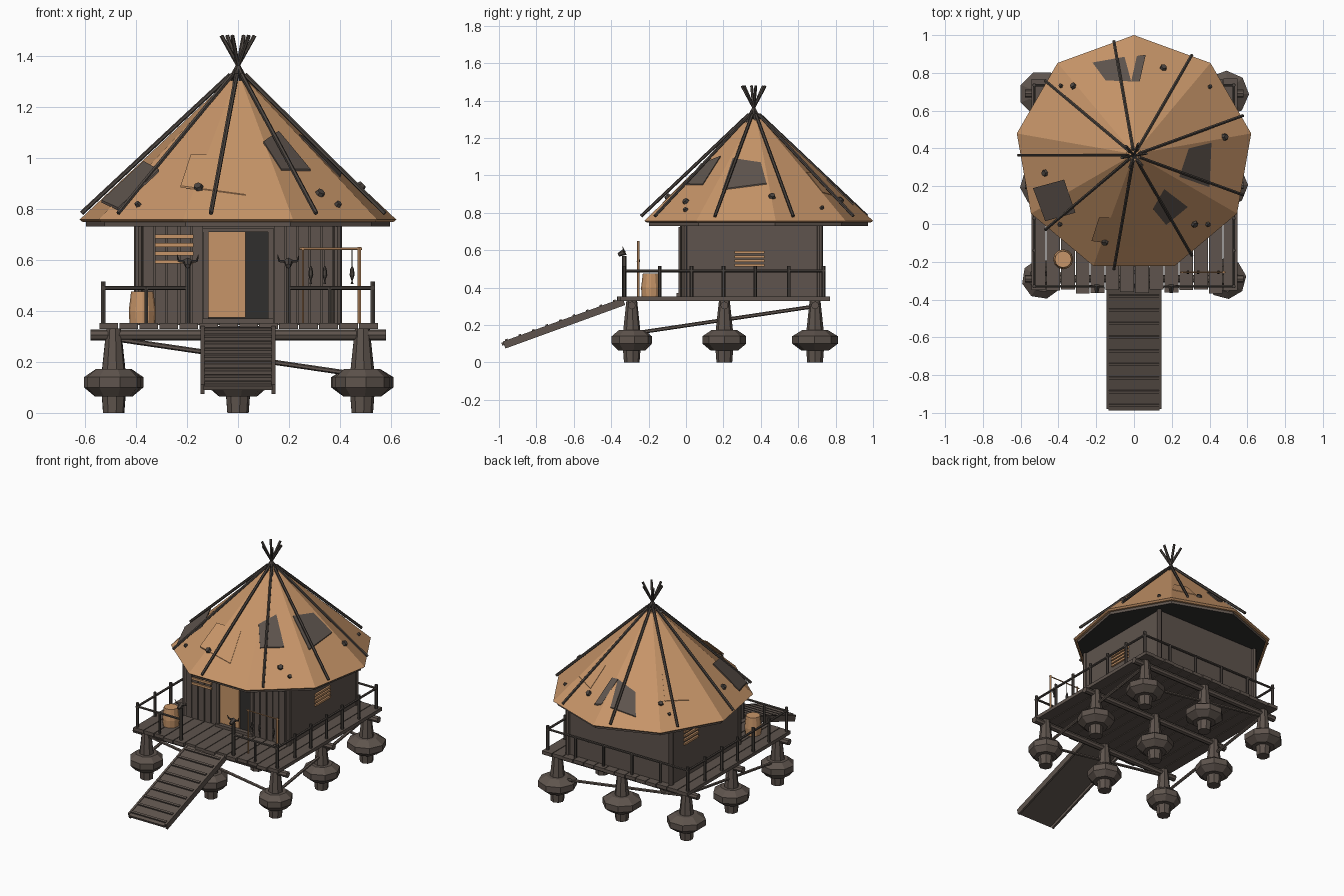
import bpy, bmesh, math, random
from mathutils import Vector, Matrix

if "Cube" in bpy.data.objects:
    bpy.data.objects.remove(bpy.data.objects["Cube"])

random.seed(4)
CY = 0.37                                   # roof axis y


def material(name, rgb):
    m = bpy.data.materials.new(name)
    m.diffuse_color = (*rgb, 1)
    m.use_nodes = True
    m.node_tree.nodes["Principled BSDF"].inputs["Base Color"].default_value = m.diffuse_color
    return m


TAN = material("tan hide", (0.57, 0.30, 0.14))
WOOD = material("weathered wood", (0.112, 0.088, 0.074))
POLE = material("dark wood", (0.07, 0.058, 0.05))
DARK = material("shadow black", (0.03, 0.028, 0.027))


def box(bm, c, s, rot=None):
    m = Matrix.Translation(c) @ (rot or Matrix()) @ Matrix.Diagonal((*s, 1))
    bmesh.ops.create_cube(bm, size=1, matrix=m)


def rod(bm, p, q, r, r2=None, n=6):
    p, q = Vector(p), Vector(q)
    m = Matrix.Translation((p + q) / 2) @ (q - p).to_track_quat('Z', 'Y').to_matrix().to_4x4()
    bmesh.ops.create_cone(bm, cap_ends=True, segments=n, radius1=r,
                          radius2=r if r2 is None else r2, depth=(q - p).length, matrix=m)


def lathe(bm, center, profile, n=8, turn=0.0):
    """Stack of n-sided rings (radius, z), capped at both ends."""
    rings = [[bm.verts.new((center[0] + r * math.cos(turn + math.tau * i / n),
                            center[1] + r * math.sin(turn + math.tau * i / n), z))
              for i in range(n)] for r, z in profile]
    for a, b in zip(rings, rings[1:]):
        for i in range(n):
            bm.faces.new((a[i], a[(i + 1) % n], b[(i + 1) % n], b[i]))
    bm.faces.new(rings[0][::-1])
    bm.faces.new(rings[-1])


def done(bm, name, mat):
    bmesh.ops.recalc_face_normals(bm, faces=bm.faces)
    me = bpy.data.meshes.new(name)
    bm.to_mesh(me)
    bm.free()
    me.materials.append(mat)
    ob = bpy.data.objects.new(name, me)
    bpy.context.collection.objects.link(ob)
    return ob


# Stilts with bulging floats
bm = bmesh.new()
YS = (-0.29, 0.205, 0.69)
for x in (-0.487, 0, 0.487):
    for y, w in zip(YS, (0.108, 0.117, 0.122)):
        lathe(bm, (x, y), [(0.042, 0), (0.047, 0.065), (0.075, 0.065), (w, 0.10), (w, 0.14),
                           (0.07, 0.172), (0.046, 0.172), (0.029, 0.33)], 8, random.random())
done(bm, "stilts", WOOD)

# Cross beams and diagonal braces
bm = bmesh.new()
for y in YS:
    rod(bm, (-0.577, y, 0.305), (0.58, y, 0.305), 0.021, n=8)
for y in (YS[0], YS[2]):
    rod(bm, (-0.47, y, 0.288), (0.47, y, 0.15), 0.01)
for x in (-0.487, 0.487):
    rod(bm, (x, -0.25, 0.16), (x, 0.69, 0.3), 0.01)
done(bm, "beams_and_braces", WOOD)

# Deck planks
bm = bmesh.new()
N = 14
for i in range(N):
    w = 1.095 / N
    a, b = -0.345 - 0.025 * random.random(), 0.76 + 0.012 * random.random()
    box(bm, (-0.545 + w * (i + 0.5), (a + b) / 2, 0.34), (w - 0.005, b - a, 0.023))
done(bm, "deck_planks", WOOD)

# Ramp with side rails and cleats
bm = bmesh.new()
top, low = Vector((0, -0.335, 0.333)), Vector((0, -0.985, 0.097))
d = low - top
rot = Matrix.Rotation(math.atan2(-d.z, -d.y), 4, 'X')
up = rot @ Vector((0, 0, 1))
box(bm, (top + low) / 2, (0.27, d.length, 0.016), rot)
for x in (-0.139, 0.139):
    box(bm, (top + low) / 2 + Vector((x, 0.006, 0)) - up * 0.006, (0.014, d.length - 0.01, 0.04), rot)
for i in range(9):
    box(bm, top + d * (i + 0.6) / 9 + up * 0.012, (0.264, 0.014, 0.012), rot)
done(bm, "ramp", WOOD)

# Hut walls, corner posts and front boards
bm = bmesh.new()
box(bm, (0, 0.35, 0.54), (0.79, 0.73, 0.39))
for x in (-0.39, 0.39):
    for y in (-0.01, 0.715):
        rod(bm, (x, y, 0.35), (x, y, 0.74), 0.017, n=8)
for x0, x1 in ((-0.375, -0.135), (0.14, 0.375)):
    for i in range(5):
        w = (x1 - x0) / 5
        box(bm, (x0 + w * (i + 0.5), -0.02, 0.54), (w - 0.007, 0.012 + 0.012 * random.random(), 0.39))
done(bm, "walls", WOOD)

# Door frame, opening and hide door
bm = bmesh.new()
for x in (-0.126, 0.129):
    box(bm, (x, -0.025, 0.535), (0.022, 0.03, 0.37))
box(bm, (0, -0.025, 0.717), (0.28, 0.03, 0.016))
box(bm, (0, -0.03, 0.36), (0.28, 0.04, 0.02))
done(bm, "door_frame", WOOD)
bm = bmesh.new()
box(bm, (0.002, -0.018, 0.54), (0.235, 0.008, 0.34))
done(bm, "door_opening", DARK)
bm = bmesh.new()
box(bm, (-0.043, -0.026, 0.542), (0.146, 0.009, 0.335))
done(bm, "door_hide", TAN)

# Window slats: front, right and left walls
bm = bmesh.new()
for i in range(4):
    box(bm, (-0.25, -0.033, 0.592 + 0.033 * i), (0.15, 0.012, 0.015))
    box(bm, (0.4, 0.34, 0.52 + 0.023 * i), (0.014, 0.16, 0.013))
    box(bm, (-0.4, 0.515, 0.58 + 0.028 * i), (0.014, 0.15, 0.014))
done(bm, "window_slats", TAN)

# Railings around the deck
bm = bmesh.new()
XR, YF, YB = 0.528, -0.33, 0.735
for s in (-1, 1):
    rod(bm, (s * XR, YF - 0.01, 0.49), (s * XR, YB + 0.01, 0.49), 0.008)
    rod(bm, (s * XR, YF, 0.49), (s * 0.19, YF, 0.49), 0.008)
    for y in (YF, -0.14, 0.03, 0.2, 0.37, 0.55, YB):
        rod(bm, (s * XR, y, 0.345), (s * XR, y, 0.515), 0.01)
    rod(bm, (s * 0.36, YF, 0.345), (s * 0.36, YF, 0.495), 0.008)
    rod(bm, (s * 0.197, YF, 0.345), (s * 0.197, YF, 0.57), 0.011)
rod(bm, (-XR, YB, 0.49), (XR, YB, 0.49), 0.008)
for x in (-0.32, -0.107, 0.107, 0.32):
    rod(bm, (x, YB, 0.345), (x, YB, 0.495), 0.009)
done(bm, "railings", POLE)

# Horned skulls on the gate posts
bm = bmesh.new()
for s in (-0.197, 0.197):
    rod(bm, (s, -0.325, 0.592), (s, -0.362, 0.575), 0.018, 0.01)
    for t in (-1, 1):
        rod(bm, (s + t * 0.01, -0.33, 0.592), (s + t * 0.036, -0.33, 0.595), 0.007, 0.005, 5)
        rod(bm, (s + t * 0.036, -0.33, 0.595), (s + t * 0.042, -0.34, 0.62), 0.005, 0.001, 5)
done(bm, "gate_skulls", POLE)

# Barrel
bm = bmesh.new()
lathe(bm, (-0.375, -0.187), [(0.05, 0.35), (0.053, 0.40), (0.044, 0.475)], 12)
done(bm, "barrel", TAN)

# Drying rack with hanging fish
bm = bmesh.new()
for x in (0.255, 0.475):
    rod(bm, (x, -0.255, 0.35), (x, -0.255, 0.65), 0.007 if x > 0.4 else 0.004)
rod(bm, (0.24, -0.255, 0.643), (0.485, -0.255, 0.643), 0.004)
done(bm, "drying_rack", TAN)
bm = bmesh.new()
for x in (0.285, 0.34, 0.447):
    rod(bm, (x, -0.255, 0.57), (x, -0.255, 0.643), 0.0015, n=4)
    lathe(bm, (x, -0.255), [(0.006, 0.505), (0.002, 0.517), (0.01, 0.54), (0.007, 0.565), (0.002, 0.575)], 6)
done(bm, "hanging_fish", POLE)

# Nine-sided hide roof with timber rim under it
TURN = math.radians(10)
bm = bmesh.new()
lathe(bm, (0, CY), [(0.618, 0.748), (0.63, 0.757), (0.04, 1.302)], 9, TURN)
done(bm, "roof", TAN)
bm = bmesh.new()
lathe(bm, (0, CY), [(0.604, 0.73), (0.604, 0.75)], 9, TURN)
rim = done(bm, "roof_rim", WOOD)
rim.data.materials.append(DARK)
for p in rim.data.polygons:
    if p.normal.z < -0.5:
        p.material_index = 1

SLOPE = 0.985
ZTOP = 0.757 + SLOPE * 0.592


def roof_plane(x, y, lift=0.0):
    """Function giving roof height near (x, y): face plane, or plane resting on a ridge."""
    a = math.atan2(y - CY, x)
    off = (a - math.radians(30) + math.radians(20)) % math.radians(40) - math.radians(20)
    if abs(off) < math.radians(14):
        a, k = a - off, 1
    else:
        k = math.cos(off)
    n = (math.cos(a), math.sin(a))
    return lambda px, py: ZTOP - SLOPE * k * (px * n[0] + (py - CY) * n[1]) + lift


def patch(name, corners, mat, t):
    cx, cy = (sum(c[i] for c in corners) / 4 for i in (0, 1))
    h = roof_plane(cx, cy)
    bm = bmesh.new()
    lo, hi = ([bm.verts.new((x, y, h(x, y) + l)) for x, y in corners] for l in (-0.004, t))
    bm.faces.new(lo)
    bm.faces.new(hi)
    for i in range(4):
        j = (i + 1) % 4
        bm.faces.new((lo[i], lo[j], hi[j], hi[i]))
    done(bm, name, mat)


# Roof patches
patch("patch_right", [(0.29, 0.40), (0.41, 0.43), (0.40, 0.195), (0.24, 0.25)], WOOD, 0.006)
patch("patch_front_right", [(0.16, 0.185), (0.285, 0.09), (0.17, -0.005), (0.10, 0.08)], WOOD, 0.006)
patch("patch_left", [(-0.535, 0.19), (-0.37, 0.235), (-0.31, 0.06), (-0.47, 0.015)], WOOD, 0.006)
patch("patch_back", [(-0.22, 0.855), (-0.05, 0.885), (-0.015, 0.755), (-0.15, 0.76)], WOOD, 0.006)
patch("patch_back_strip", [(-0.015, 0.755), (0.015, 0.89), (0.062, 0.895), (0.03, 0.755)], WOOD, 0.006)
patch("hide_patch_front", [(-0.225, -0.09), (-0.185, 0.035), (0.0, 0.035), (0.03, -0.125)], TAN, 0.003)
patch("hide_patch_left", [(-0.425, 0.57), (-0.33, 0.70), (-0.24, 0.60), (-0.32, 0.51)], TAN, 0.003)
patch("hide_patch_back", [(0.13, 0.68), (0.16, 0.80), (0.295, 0.73), (0.21, 0.645)], TAN, 0.003)

# Pegs on the roof
bm = bmesh.new()
for x, y, r in [(-0.32, 0.73, .02), (-0.385, 0.73, .013), (0.155, 0.825, .022), (0.40, 0.725, .013),
                (0.48, 0.46, .022), (0.32, 0, .022), (0.39, 0, .016), (-0.155, -0.095, .022),
                (-0.47, 0.27, .022), (-0.39, 0, .014)]:
    z = roof_plane(x, y)(x, y)
    n = Vector((x, y - CY, 0)).normalized() * 0.7 + Vector((0, 0, 0.7))
    p = Vector((x, y, z))
    rod(bm, p - n * 0.008, p + n * 0.014, r, r * 0.7)
done(bm, "roof_pegs", POLE)

# Roof poles and the crossed tips at the peak
bm = bmesh.new()
for i in range(9):
    a = math.radians(100 - 40 * i)
    c, s = math.cos(a), math.sin(a)
    rod(bm, (0.613 * c, CY - 0.006 + 0.613 * s, 0.782), (0.03 * c, CY - 0.006 + 0.03 * s, 1.325), 0.009)
for i in range(6):
    a = math.radians(60 * i + 10)
    c, s = math.cos(a), math.sin(a)
    rod(bm, (0.052 * c, CY - 0.008 + 0.052 * s, 1.27), (-0.066 * c, CY - 0.008 - 0.066 * s, 1.478), 0.008)
done(bm, "roof_poles", POLE)
